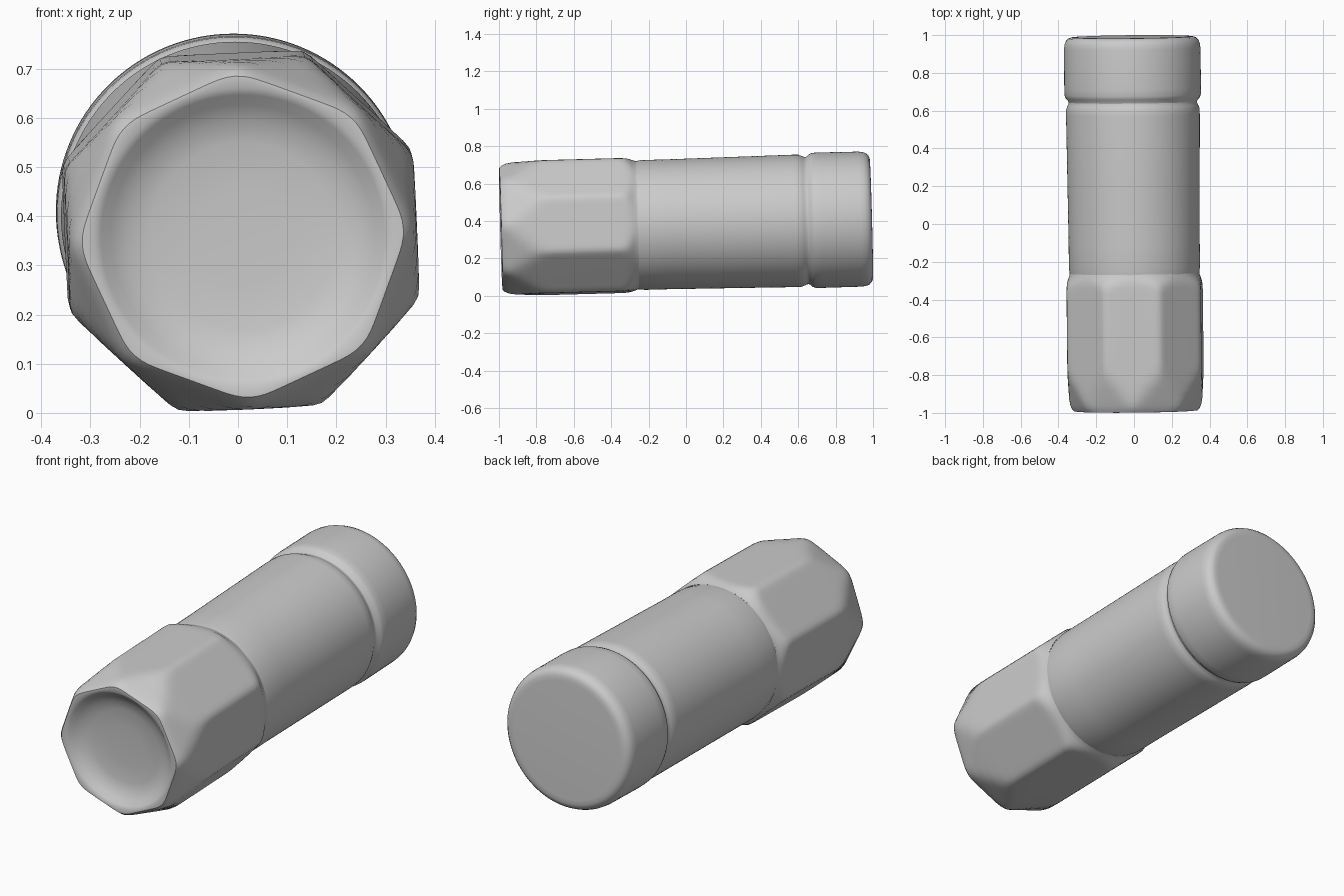
import bpy, bmesh, math
from mathutils import Matrix

cube = bpy.data.objects.get("Cube")
if cube:
    bpy.data.objects.remove(cube, do_unlink=True)

GREY = (0.6, 0.6, 0.6, 1.0)
mat = bpy.data.materials.new("matte grey")
mat.use_nodes = True
mat.diffuse_color = GREY
bsdf = mat.node_tree.nodes["Principled BSDF"]
bsdf.inputs["Base Color"].default_value = GREY
bsdf.inputs["Roughness"].default_value = 0.7

SEG = 128
TWIST = math.radians(2.5)      # small roll of the octagonal grip
# Slight tilt of the whole axis: rises and drifts left to right towards the back
PLACE = (Matrix.Translation((0, 0, 0.385)) @ Matrix.Rotation(0.027, 4, 'X')
         @ Matrix.Rotation(0.010, 4, 'Z'))


def round_section(radius):
    return lambda a: radius


def octagon_section(flat, corner_cut=9.0, limit=9.0, p=70):
    """Softened octagon; corner_cut trims its corners, limit is a round cap."""
    def radius(a):
        total = limit ** -p
        for k in range(16):
            c = math.cos(a - TWIST - k * math.pi / 8)
            if c > 0:
                total += (c / (corner_cut if k % 2 else flat)) ** p
        return total ** (-1 / p)
    return radius


def tube(name, rings, start_y=None, end_y=None, angle=40):
    """Skin rings (y, section) along y; optional centre points close the ends."""
    bm = bmesh.new()
    loops = []
    for y, section in rings:
        loop = []
        for i in range(SEG):
            a = 2 * math.pi * i / SEG
            r = section(a)
            loop.append(bm.verts.new((r * math.cos(a), y, r * math.sin(a))))
        loops.append(loop)
    for a, b in zip(loops, loops[1:]):
        for i in range(SEG):
            j = (i + 1) % SEG
            bm.faces.new((a[i], b[i], b[j], a[j]))
    for y, loop, first in ((start_y, loops[0], True), (end_y, loops[-1], False)):
        if y is not None:
            c = bm.verts.new((0, y, 0))
            for i in range(SEG):
                j = (i + 1) % SEG
                bm.faces.new((c, loop[i], loop[j]) if first else (c, loop[j], loop[i]))
    bm.transform(PLACE)
    mesh = bpy.data.meshes.new(name)
    bm.to_mesh(mesh)
    bm.free()
    mesh.materials.append(mat)
    obj = bpy.data.objects.new(name, mesh)
    bpy.context.collection.objects.link(obj)
    bpy.ops.object.select_all(action='DESELECT')
    obj.select_set(True)
    bpy.context.view_layer.objects.active = obj
    bpy.ops.object.shade_smooth_by_angle(angle=math.radians(angle))
    return obj


# Octagonal grip: dished front, faceted corner chamfers, rounded rear shoulder
dish = [(-0.930, 0.10), (-0.934, 0.19), (-0.945, 0.235), (-0.965, 0.268),
        (-0.982, 0.288), (-0.991, 0.302)]
grip = [(y, round_section(r)) for y, r in dish]
for y, flat, cut in ((-0.990, 0.328, 0.311), (-0.978, 0.341, 0.319),
                     (-0.955, 0.350, 0.329), (-0.92, 0.354, 0.340),
                     (-0.87, 0.355, 0.357), (-0.82, 0.356, 0.373),
                     (-0.77, 0.356, 0.39), (-0.72, 0.356, 0.41)):
    grip.append((y, octagon_section(flat, cut)))
for y, flat, limit in ((-0.36, 0.356, 0.41), (-0.33, 0.356, 0.385),
                       (-0.305, 0.355, 0.370), (-0.285, 0.352, 0.356),
                       (-0.27, 0.349, 0.348), (-0.26, 0.346, 0.345)):
    grip.append((y, octagon_section(flat, limit=limit)))
tube("octagonal_grip", grip, start_y=-0.929)

# Round barrel, widening very slightly towards the back
barrel = [(-0.262, 0.343), (-0.25, 0.344), (-0.23, 0.347), (-0.1, 0.347),
          (0.2, 0.350), (0.58, 0.354), (0.61, 0.353), (0.628, 0.346),
          (0.638, 0.341), (0.648, 0.340)]
tube("barrel", [(y, round_section(r)) for y, r in barrel])

# End cap behind the groove, with a rounded rear edge
cap = [(0.646, 0.340), (0.656, 0.343), (0.668, 0.355), (0.685, 0.361),
       (0.72, 0.362), (0.93, 0.361), (0.955, 0.358), (0.973, 0.350),
       (0.985, 0.338), (0.991, 0.322), (0.992, 0.30)]
tube("end_cap", [(y, round_section(r)) for y, r in cap], end_y=0.992)
